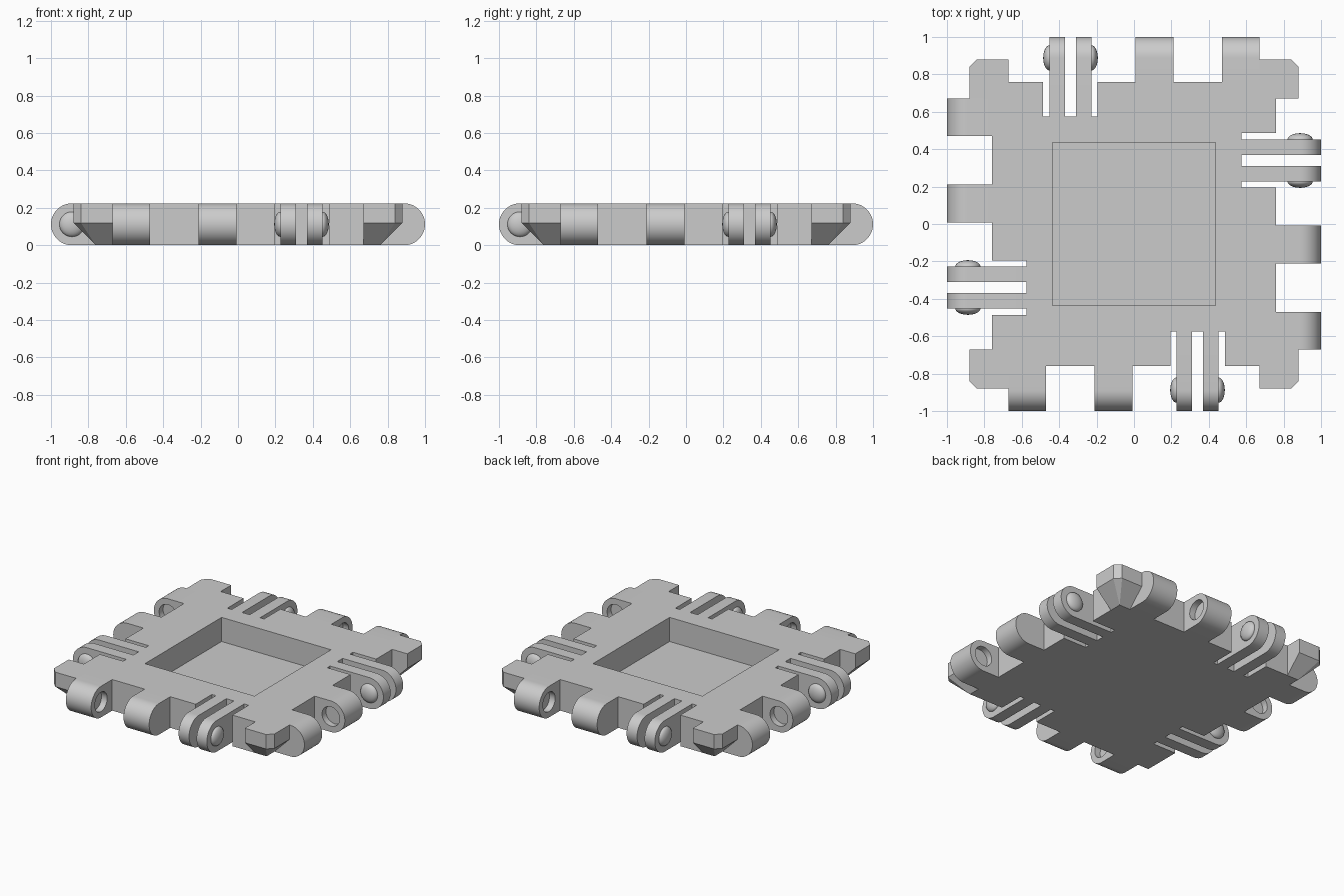
import bpy, bmesh, math
from mathutils import Matrix

if "Cube" in bpy.data.objects:
    bpy.data.objects.remove(bpy.data.objects["Cube"], do_unlink=True)

H = 0.224          # tile thickness
R = H / 2          # radius of rounded ends
PIVOT_Y = -1 + R   # hinge axis
EDGE = 0.76        # half width of the main plate
SLOT = 0.575       # inner end of the clip slots

grey = bpy.data.materials.new("light_grey")
grey.use_nodes = True
grey.diffuse_color = (0.6, 0.6, 0.6, 1)
grey.node_tree.nodes["Principled BSDF"].inputs["Base Color"].default_value = (0.6, 0.6, 0.6, 1)


def finish(name, bm):
    bmesh.ops.recalc_face_normals(bm, faces=bm.faces)
    mesh = bpy.data.meshes.new(name)
    bm.to_mesh(mesh)
    bm.free()
    mesh.materials.append(grey)
    ob = bpy.data.objects.new(name, mesh)
    bpy.context.collection.objects.link(ob)
    return ob


def prism(name, outline, start, end, place):
    """Extrude a 2D outline from start to end; place maps (u, v, depth) to xyz."""
    bm = bmesh.new()
    rings = [[bm.verts.new(place(u, v, t)) for u, v in outline] for t in (start, end)]
    for ring in rings:
        bm.faces.new(ring)
    n = len(outline)
    for i in range(n):
        j = (i + 1) % n
        bm.faces.new((rings[0][i], rings[0][j], rings[1][j], rings[1][i]))
    return finish(name, bm)


def activate(ob):
    bpy.ops.object.select_all(action='DESELECT')
    ob.select_set(True)
    bpy.context.view_layer.objects.active = ob


def cut(ob, cutter):
    mod = ob.modifiers.new("cut", 'BOOLEAN')
    mod.operation = 'DIFFERENCE'
    mod.solver = 'EXACT'
    mod.object = cutter
    activate(ob)
    bpy.ops.object.modifier_apply(modifier=mod.name)
    bpy.data.objects.remove(cutter, do_unlink=True)


def smooth(ob):
    activate(ob)
    bpy.ops.object.shade_smooth_by_angle(angle=math.radians(30))


def rounded_arm(name, x0, x1, root):
    """Bar along y with a fully rounded outer end."""
    steps = 24
    outline = [(root, 0)]
    for i in range(steps + 1):
        a = math.pi * i / steps
        outline.append((PIVOT_Y - R * math.sin(a), R - R * math.cos(a)))
    outline.append((root, H))
    return prism(name, outline, x0, x1, lambda u, v, t: (t, u, v))


def socket_cutter(x):
    bm = bmesh.new()
    bmesh.ops.create_cone(bm, cap_ends=True, segments=32, radius1=0.07, radius2=0.07, depth=0.09,
                          matrix=Matrix.Translation((x, PIVOT_Y, R)) @ Matrix.Rotation(math.pi / 2, 4, 'Y'))
    ob = finish("socket_cutter", bm)
    ob.hide_render = True
    return ob


def knob(name, x):
    bm = bmesh.new()
    bmesh.ops.create_uvsphere(bm, u_segments=32, v_segments=16, radius=0.067)
    bmesh.ops.scale(bm, vec=(0.5, 1, 1), verts=bm.verts)
    bmesh.ops.translate(bm, vec=(x, PIVOT_Y, R), verts=bm.verts)
    return finish(name, bm)


# Main plate: the same edge outline turned four times, with a square pocket
side = [(-0.67, -0.67), (-0.67, -EDGE), (0.195, -EDGE), (0.195, -SLOT),
        (0.487, -SLOT), (0.487, -EDGE), (0.67, -EDGE)]
outline = []
for k in range(4):
    turn = Matrix.Rotation(k * math.pi / 2, 2)
    for x, y in side:
        c, s = round(math.cos(k * math.pi / 2)), round(math.sin(k * math.pi / 2))
        outline.append((c * x - s * y, s * x + c * y))
flat = lambda u, v, t: (u, v, t)
plate = prism("main_plate", outline, 0, H, flat)
p = 0.436
pocket = prism("pocket_cutter", [(-p, -p), (p, -p), (p, p), (-p, p)], 0.05, 0.4, flat)
pocket.hide_render = True
cut(plate, pocket)

# Hinge lugs with sockets facing each other
outer_lug = rounded_arm("outer_lug", -0.672, -0.47, -EDGE)
cut(outer_lug, socket_cutter(-0.47))
inner_lug = rounded_arm("inner_lug", -0.212, -0.008, -EDGE)
cut(inner_lug, socket_cutter(-0.212))

# Springy clip arms with knobs on their outer faces
clip_a = rounded_arm("inner_clip_arm", 0.227, 0.31, -SLOT)
clip_b = rounded_arm("outer_clip_arm", 0.37, 0.452, -SLOT)
knob_a = knob("inner_clip_knob", 0.227)
knob_b = knob("outer_clip_knob", 0.452)

# Chamfered corner block, tapering underneath
bm = bmesh.new()
for z in (0.12, H):
    for x, y in [(0.67, 0.67), (0.88, 0.67), (0.88, 0.84), (0.84, 0.88), (0.67, 0.88)]:
        bm.verts.new((x, y, z))
for x in (0.67, EDGE):
    for y in (0.67, EDGE):
        bm.verts.new((x, y, 0))
bmesh.ops.convex_hull(bm, input=bm.verts)
bmesh.ops.dissolve_limit(bm, angle_limit=0.02, verts=bm.verts, edges=bm.edges)
corner = finish("corner_block", bm)

# Repeat every edge part around the tile
for part in (outer_lug, inner_lug, clip_a, clip_b, knob_a, knob_b, corner):
    if part is not corner:
        smooth(part)
    for k, label in enumerate(("right", "back", "left"), 1):
        twin = bpy.data.objects.new(part.name + "_" + label, part.data)
        twin.rotation_euler.z = k * math.pi / 2
        bpy.context.collection.objects.link(twin)
